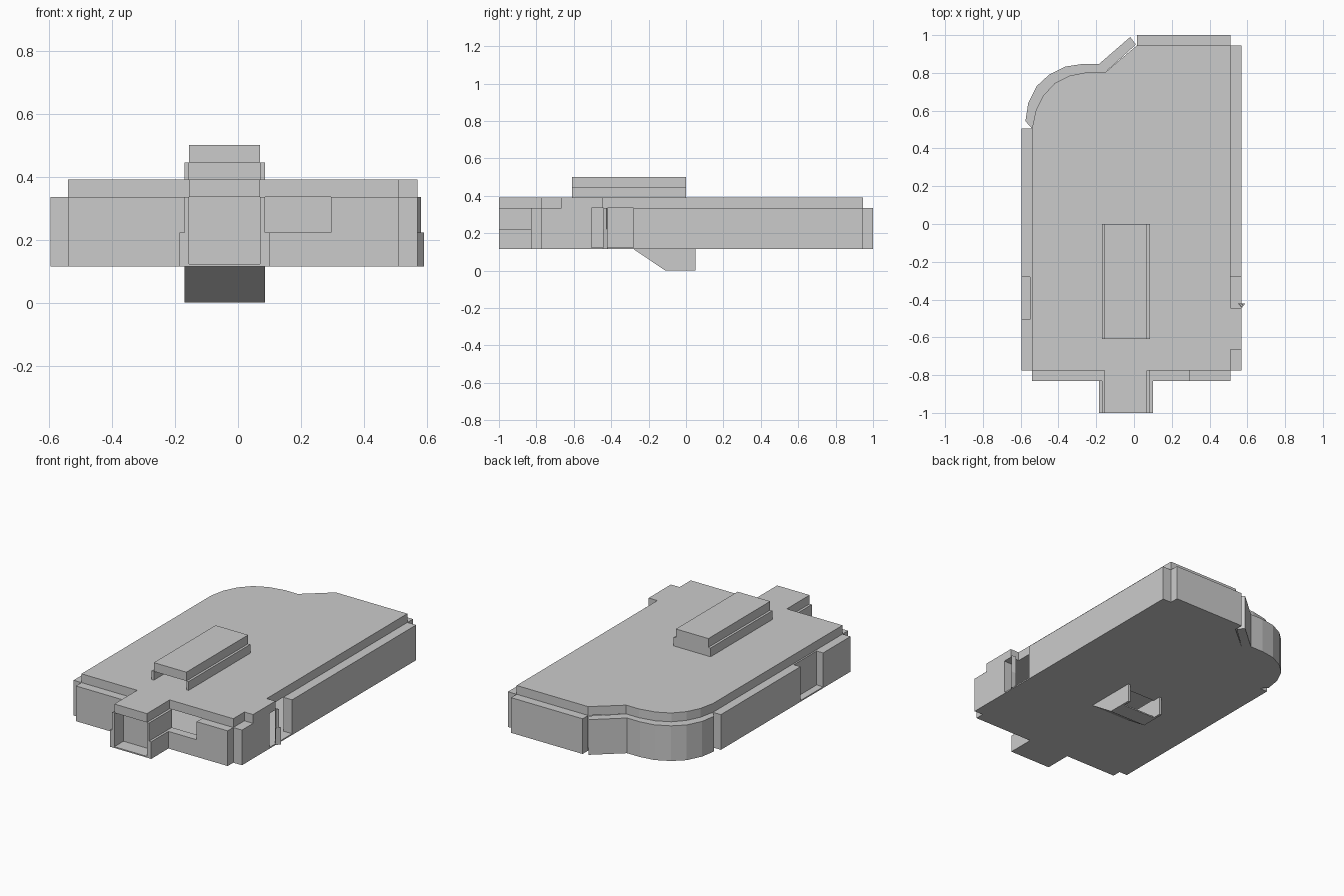
import bpy, bmesh

if "Cube" in bpy.data.objects:
    bpy.data.objects.remove(bpy.data.objects["Cube"])

Z0, ZS, Z1, Z2 = 0.115, 0.222, 0.335, 0.39   # ground, sill, wall top, roof top


def prism(name, pts, z0, z1):
    """Extrude a plan outline between two heights."""
    bm = bmesh.new()
    face = bm.faces.new([bm.verts.new((x, y, z0)) for x, y in pts])
    res = bmesh.ops.extrude_face_region(bm, geom=[face])
    top = [v for v in res["geom"] if isinstance(v, bmesh.types.BMVert)]
    bmesh.ops.translate(bm, verts=top, vec=(0, 0, z1 - z0))
    bmesh.ops.recalc_face_normals(bm, faces=bm.faces)
    me = bpy.data.meshes.new(name)
    bm.to_mesh(me)
    bm.free()
    ob = bpy.data.objects.new(name, me)
    bpy.context.collection.objects.link(ob)
    return ob


def box(name, x0, x1, y0, y1, z0=Z0, z1=Z1):
    return prism(name, [(x0, y0), (x1, y0), (x1, y1), (x0, y1)], z0, z1)


def side_prism(name, pts, x0, x1):
    """Extrude a (y, z) profile along x."""
    ob = prism(name, pts, x0, x1)
    for v in ob.data.vertices:
        y, z, x = v.co
        v.co = (x, y, z)
    return ob


# Shared plan curves of the rounded back corner
inner = [(-.15, .805), (-.24, .805), (-.34, .785), (-.42, .745),
         (-.48, .68), (-.52, .60), (-.54, .505)]
outer = [(-.575, .545), (-.56, .64), (-.515, .73), (-.45, .79),
         (-.365, .833), (-.275, .847), (-.185, .847), (-.02, .99), (.01, .95)]

# Roof slab with porch and side entrance overhangs
roof = [(-.54, -.775), (-.155, -.775), (-.155, -1), (.07, -1), (.07, -.775),
        (.51, -.775), (.51, -.665), (.57, -.665), (.57, -.445), (.51, -.445),
        (.51, .945), (.015, .945)]
prism("roof", roof + inner, Z1, Z2)

# Ground floor with the stair opening cut out
floor = [(-.595, -.775), (-.54, -.775), (-.54, -.83), (-.185, -.83),
         (-.185, -1), (.1, -1), (.1, -.83), (.51, -.83), (.51, -.775),
         (.57, -.775), (.57, .945), (.51, .945), (.51, 1), (.015, 1),
         (.015, .945)]
ground = prism("floor", floor + inner + [(-.595, .505)], Z0, Z0 + .008)
cutter = box("stair_cutter", -.155, .07, -.275, -.005, 0, .2)
cutter.hide_render = True
cutter.hide_set(True)
mod = ground.modifiers.new("stair_hole", "BOOLEAN")
mod.object = cutter
mod.operation = "DIFFERENCE"
mod.solver = "EXACT"

# Outer walls
for side, x0, x1, back in (("left", -.595, -.54, .505), ("right", .51, .57, .945)):
    box(side + "_front_wall", x0, x1, -.775, -.505)
    box(side + "_long_wall", x0, x1, -.28, back)
box("back_wall", .015, .51, .945, 1)
box("front_left_wall", -.54, -.17, -.83, -.775)
box("front_right_wall", .295, .51, -.83, -.775)
box("front_window_sill", .1, .295, -.83, -.775, Z0, ZS)
prism("curved_wall", inner + outer, Z0, Z1)

# Recessed side panel and the edge of the open side door
box("left_panel", -.55, -.54, -.505, -.28)
prism("door_edge_low", [(.55, -.42), (.59, -.42), (.57, -.445)], Z0, ZS)
prism("door_edge_high", [(.55, -.42), (.58, -.425), (.57, -.44)], ZS, Z1)

# Porch: low side walls, thin upper panes, set-back door
for side, a, b, c in (("left", -.185, -.17, -.155), ("right", .1, .085, .07)):
    box("porch_low_" + side, min(a, c), max(a, c), -1, -.775, Z0, ZS)
    box("porch_high_" + side, min(b, c), max(b, c), -1, -.775, ZS, Z1)
box("porch_door", -.155, .07, -.91, -.9)

# Rooftop stair house, open at the front
box("stair_house_roof", -.155, .07, -.61, 0, .445, .5)
box("stair_house_left", -.17, -.155, -.61, 0, Z2, .445)
box("stair_house_right", .07, .085, -.61, 0, Z2, .445)
box("stair_house_back", -.155, .07, -.015, 0, Z2, .445)

# Basement stair: two side walls, sloping ramp and landing
cheek = [(-.28, Z0), (-.11, 0), (.05, 0), (.05, Z0)]
side_prism("stair_cheek_left", cheek, -.17, -.155)
side_prism("stair_cheek_right", cheek, .07, .085)
ramp = [(-.28, Z0), (-.11, 0), (-.005, 0), (-.005, .008), (-.107, .008), (-.268, Z0)]
side_prism("stair_ramp", ramp, -.155, .07)
